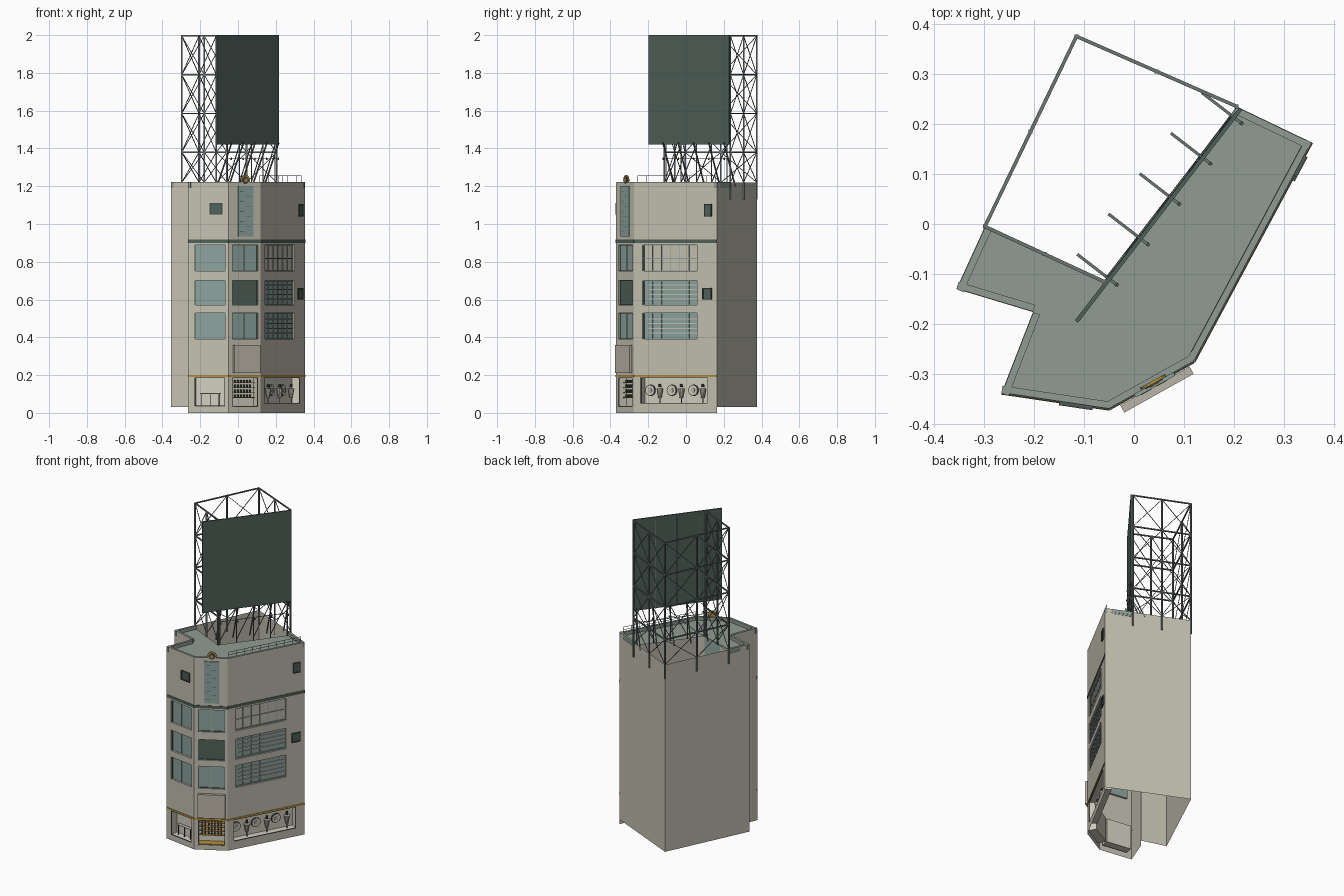
import bpy, bmesh, math
from mathutils import Vector, Matrix

cube = bpy.data.objects.get("Cube")
if cube:
    bpy.data.objects.remove(cube)


def make_material(name, rgb):
    m = bpy.data.materials.new(name)
    m.use_nodes = True
    m.diffuse_color = (*rgb, 1)
    m.node_tree.nodes["Principled BSDF"].inputs["Base Color"].default_value = (*rgb, 1)
    return m


MATS = {n: make_material(n, c) for n, c in {
    "beige wall": (.55, .525, .44),
    "warm grey trim": (.50, .46, .39),
    "roof green grey": (.28, .335, .295),
    "pale teal glass": (.26, .365, .34),
    "dark green": (.08, .12, .10),
    "dark steel": (.06, .075, .07),
    "tower steel": (.15, .18, .165),
    "gold": (.47, .28, .05),
    "light interior": (.64, .61, .52),
}.items()}
WALL, TRIM, ROOF, GLASS, GREEN, DARK, STEEL, GOLD, LIGHT = MATS


class Part:
    """Collects faces of one named part."""
    def __init__(self, name):
        self.name, self.bm, self.used = name, bmesh.new(), []

    def slot(self, mat):
        if mat not in self.used:
            self.used.append(mat)
        return self.used.index(mat)

    def face(self, pts, mat):
        f = self.bm.faces.new([self.bm.verts.new(p) for p in pts])
        f.material_index = self.slot(mat)

    def prism(self, low, high, mat):
        n = len(low)
        self.face(low[::-1], mat)
        self.face(high, mat)
        for i in range(n):
            j = (i + 1) % n
            self.face([low[i], low[j], high[j], high[i]], mat)

    def beam(self, a, b, r, mat=STEEL):
        a, b = Vector(a), Vector(b)
        d = (b - a).normalized()
        s = d.cross(Vector((0, 0, 1)) if abs(d.z) < .95 else Vector((1, 0, 0))).normalized() * r
        u = s.cross(d).normalized() * r
        ring = [s + u, u - s, -s - u, s - u]
        self.prism([a + k for k in ring], [b + k for k in ring], mat)

    def round(self, centre, axis, r1, r2, depth, mat, sides=16):
        rot = Vector(axis).to_track_quat('Z', 'Y').to_matrix().to_4x4()
        out = bmesh.ops.create_cone(self.bm, cap_ends=True, segments=sides, radius1=r1, radius2=r2,
                                    depth=depth, matrix=Matrix.Translation(centre) @ rot)
        k = self.slot(mat)
        for f in {f for v in out["verts"] for f in v.link_faces}:
            f.material_index = k

    def finish(self):
        me = bpy.data.meshes.new(self.name)
        self.bm.to_mesh(me)
        self.bm.free()
        for m in self.used:
            me.materials.append(MATS[m])
        ob = bpy.data.objects.new(self.name, me)
        bpy.context.scene.collection.objects.link(ob)


# Plan corners, counter-clockwise, plus the edge of the open rear shaft
B, C, D, E, F, G, I = [Vector((*p, 0)) for p in
    ((-.355, -.13), (-.202, -.176), (-.265, -.338), (-.05, -.37), (.12, -.275), (.355, .163), (-.115, .375))]
A, H, J = Vector((-.298, -.005, 0)), Vector((.205, .235, 0)), Vector((-.06, -.115, 0))
TOP = 1.22


def at(wall, t, d, z):
    """Point at fraction t along a wall, d outward, at height z."""
    p, q = wall
    e = q - p
    n = Vector((e.y, -e.x, 0)).normalized()
    return p + e * t + n * d + Vector((0, 0, z))


def plate(part, wall, t0, t1, z0, z1, d0, d1, mat):
    low, high = [[at(wall, t, d, z) for t, d in ((t0, d1), (t1, d1), (t1, d0), (t0, d0))] for z in (z0, z1)]
    part.prism(low, high, mat)


def wall_with_openings(part, wall, z0, holes):
    """Wall sheet with recessed openings (t0, t1, z0, z1, depth, pane, reveal)."""
    ts = sorted({0, 1} | {v for h in holes for v in h[:2]})
    zs = sorted({z0, TOP} | {v for h in holes for v in h[2:4]})
    for a, b in zip(ts, ts[1:]):
        for lo, hi in zip(zs, zs[1:]):
            t, z = (a + b) / 2, (lo + hi) / 2
            if not any(h[0] < t < h[1] and h[2] < z < h[3] for h in holes):
                part.face([at(wall, *k) for k in ((a, 0, lo), (b, 0, lo), (b, 0, hi), (a, 0, hi))], WALL)
    for a, b, lo, hi, depth, pane, reveal in holes:
        ring = ((a, lo), (b, lo), (b, hi), (a, hi))
        front = [at(wall, t, 0, z) for t, z in ring]
        back = [at(wall, t, -depth, z) for t, z in ring]
        part.face(back, pane)
        for i in range(4):
            j = (i + 1) % 4
            part.face([front[i], front[j], back[j], back[i]], reveal)


LEFT, CORNER, SIDE = (D, E), (E, F), (F, G)
STREET = (LEFT, CORNER, SIDE)
FLOORS = ((.39, .53), (.57, .70), (.75, .89))

# Building shell
shell = Part("building_walls")
for wall, z in (((B, C), .03), ((C, D), 0), ((G, I), .03), ((I, B), .03)):
    wall_with_openings(shell, wall, z, [])
wall_with_openings(shell, LEFT, 0, [(.16, .91, lo, hi, .012, GLASS, WALL) for lo, hi in FLOORS]
                   + [(.16, .91, .035, .188, .05, LIGHT, LIGHT)])
wall_with_openings(shell, CORNER, 0, [(.12, .92, lo, hi, .012, GREEN if k == 1 else GLASS, WALL)
                                     for k, (lo, hi) in enumerate(FLOORS)]
                   + [(.12, .92, .03, .188, .05, LIGHT, LIGHT)])
wall_with_openings(shell, SIDE, 0, [(.10, .76, lo, hi, .014, WALL if k == 2 else GLASS, WALL)
                                   for k, (lo, hi) in enumerate(FLOORS)]
                   + [(.08, .89, .05, .188, .05, LIGHT, LIGHT)])
shell.finish()

# Roof sheet and parapet
roof = Part("roof")
roof.face([p + Vector((0, 0, 1.2)) for p in (A, B, C, D, E, F, G, H, J)], ROOF)
for wall in ((A, B), (B, C), (C, D), LEFT, CORNER, SIDE, (G, H)):
    plate(roof, wall, 0, 1, 1.19, TOP + .002, -.015, -.001, ROOF)
roof.finish()

# Bands around the street faces
bands = Part("facade_bands")
for wall in STREET:
    plate(bands, wall, 0, 1, .90, .918, -.004, .002, GREEN)
    plate(bands, wall, 0, 1, .19, .20, -.004, .003, GOLD)
bands.finish()

# Window bars, slats and frames
frames = Part("window_frames")


def frame(wall, t0, t1, z0, z1, d, w, mat):
    length = (wall[1] - wall[0]).length
    s = w / length
    for t in (t0, t1 - s):
        plate(frames, wall, t, t + s, z0, z1, d, d + .005, mat)
    for z in (z0, z1 - w):
        plate(frames, wall, t0, t1, z, z + w, d, d + .005, mat)


for k, (lo, hi) in enumerate(FLOORS):
    plate(frames, LEFT, .16, .18, lo, hi, -.012, -.006, DARK)
    plate(frames, LEFT, .49, .50, lo, hi, -.012, -.009, GLASS)
    frame(CORNER, .12, .92, lo, hi, -.012, .003, GREEN)
    if k != 1:
        plate(frames, CORNER, .51, .53, lo, hi, -.012, -.007, TRIM)
    frame(SIDE, .10, .76, lo, hi, -.014, .005, GLASS)
    plate(frames, SIDE, .10, .112, lo, hi, -.014, -.006, GREEN)
    for i in range(1, 6):
        t = .10 + .11 * i
        plate(frames, SIDE, t - .003, t + .003, lo, hi, -.014, -.010, GLASS)
    if k == 2:
        plate(frames, SIDE, .10, .76, .815, .819, -.014, -.010, GLASS)
    else:
        for i in range(4):
            z = lo + .03 + i * .025
            plate(frames, SIDE, .15, .76, z, z + .005, -.014, -.009, WALL)
for wall, t0, t1, z0, z1 in ((LEFT, .54, .85, 1.05, 1.11), (SIDE, .83, .94, .60, .66), (SIDE, .85, .94, 1.04, 1.105)):
    plate(frames, wall, t0, t1, z0, z1, -.002, .003, GREEN)
    frame(wall, t0, t1, z0, z1, .002, .006, DARK)
for wall, t0, t1, lo in ((LEFT, .16, .91, .035), (CORNER, .12, .92, .03), (SIDE, .08, .89, .05)):
    frame(wall, t0, t1, lo, .188, -.006, .003, DARK)
frames.finish()

# Shop displays: figures, rings, shelves and floor
shop = Part("shop_display")
n = at(SIDE, 0, 1, 0) - F
for i in range(6):
    t = .15 + i * .13
    if i % 2:
        shop.round(at(SIDE, t, -.03, .105), (0, 0, 1), .009, .018, .05, TRIM, 10)
        shop.round(at(SIDE, t, -.03, .145), (0, 0, 1), .008, .006, .018, DARK, 8)
        shop.beam(at(SIDE, t, -.03, .05), at(SIDE, t, -.03, .09), .002, DARK)
    else:
        shop.round(at(SIDE, t, -.045, .12), n, .03, .03, .006, DARK)
        shop.round(at(SIDE, t, -.042, .12), n, .026, .026, .006, LIGHT)
        shop.round(at(SIDE, t, -.038, .12), n, .012, .012, .006, TRIM)
plate(shop, CORNER, .13, .91, .031, .036, -.049, -.002, GOLD)
for i in range(4):
    z = .08 + i * .026
    plate(shop, CORNER, .15, .88, z, z + .003, -.049, -.025, GOLD)
    for j in range(7):
        t = .2 + j * .095
        plate(shop, CORNER, t, t + .04, z + .003, z + .017, -.046, -.036, DARK)
for t in (.3, .52, .74):
    plate(shop, LEFT, t, t + .012, .035, .10, -.03, -.027, DARK)
plate(shop, LEFT, .28, .78, .10, .104, -.04, -.02, LIGHT)
shop.finish()

# Corner signs and round roof ornament
sign = Part("corner_signs")
plate(sign, CORNER, .12, .935, .21, .36, .004, .021, TRIM)
plate(sign, CORNER, .30, .76, .935, 1.20, -.002, .006, GLASS)
for i in range(9):
    t = .36 + .18 * (i % 2)
    plate(sign, CORNER, t, t + .12, .957 + i * .027, .960 + i * .027, .005, .007, GREEN)
n = at(CORNER, 0, 1, 0) - E
sign.round(at(CORNER, .53, -.004, 1.232), n, .028, .028, .006, GOLD)
sign.round(at(CORNER, .53, -.002, 1.232), n, .020, .020, .006, DARK)
sign.round(at(CORNER, .53, 0, 1.232), n, .010, .010, .006, GOLD)
sign.finish()

# Roof railing
rail = Part("roof_railing")
for i in range(10):
    t = .03 + i * .104
    rail.beam(at(SIDE, t, -.014, TOP), at(SIDE, t, -.014, 1.255), .001)
for z in (1.238, 1.255):
    rail.beam(at(SIDE, .03, -.014, z), at(SIDE, .966, -.014, z), .001)
rail.finish()

# Braced steel tower on three sides of the shaft
tower = Part("steel_tower")
LEVELS = (1.22, 1.38, 1.585, 1.79, 1.996)
for wall, base in (((H, I), 1.13), ((I, A), 1.13), ((A, J), 1.2)):
    for t in (0, .5, 1):
        tower.beam(at(wall, t, 0, base), at(wall, t, 0, 1.999), .004)
    for z in LEVELS[1:]:
        tower.beam(at(wall, 0, 0, z), at(wall, 1, 0, z), .0035)
    for lo, hi in zip(LEVELS, LEVELS[1:]):
        for a, b in ((0, .5), (.5, 1)):
            tower.beam(at(wall, a, 0, lo), at(wall, b, 0, hi), .0016)
            tower.beam(at(wall, b, 0, lo), at(wall, a, 0, hi), .0016)
tower.finish()

# Billboard with its legs and lamps
BOARD = (Vector((-.115, -.195, 0)), Vector((.213, .23, 0)))
board = Part("billboard")
plate(board, BOARD, 0, 1, 1.42, 2, -.004, .004, GREEN)
for t in (.25, .5, .75):
    plate(board, BOARD, t - .003, t + .003, 1.42, 1.99, -.008, -.004, STEEL)
board.finish()
legs = Part("billboard_legs")
for i in range(5):
    t = .2 + i * .19
    legs.beam(at(BOARD, t, -.078, 1.2), at(BOARD, t, .02, 1.43), .003)
    legs.beam(at(BOARD, t, -.006, 1.2), at(BOARD, t, -.006, 1.43), .0025)
    legs.beam(at(BOARD, t, -.01, 1.345), at(BOARD, t, .02, 1.345), .002)
    legs.round(at(BOARD, t, .018, 1.345), (0, 0, 1), .004, .003, .012, DARK, 8)
    if i < 4:
        legs.beam(at(BOARD, t, -.006, 1.22), at(BOARD, t + .19, -.006, 1.42), .002)
legs.beam(at(BOARD, .2, -.006, 1.345), at(BOARD, .96, -.006, 1.345), .0015)
legs.finish()
